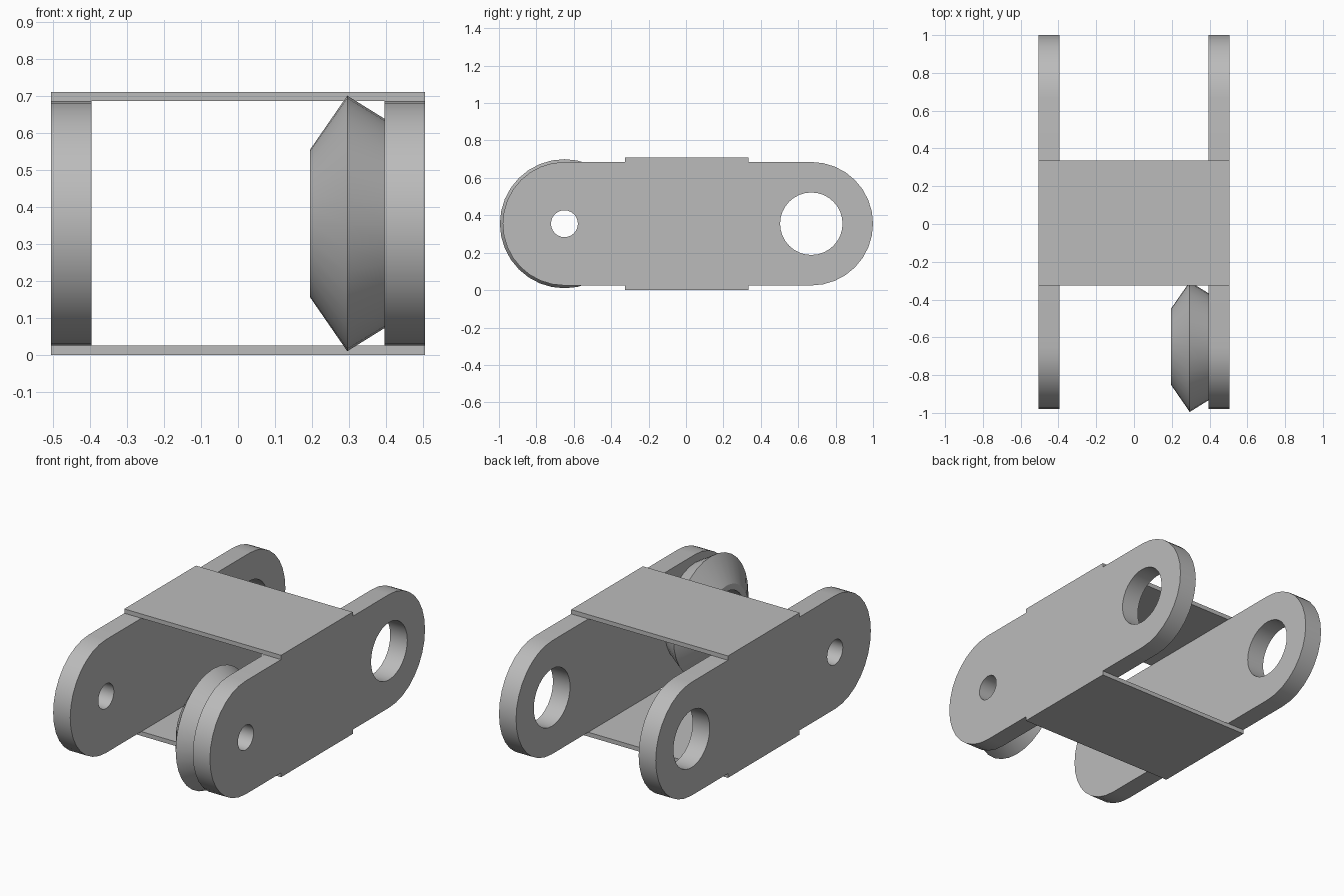
import bpy, bmesh, math
from mathutils import Vector

cube = bpy.data.objects.get("Cube")
if cube:
    bpy.data.objects.remove(cube, do_unlink=True)

MID_Z = 0.355
FRONT_Y, BACK_Y = -0.65, 0.67
END_R = 0.33
HALF_W, PLATE_T = 0.505, 0.11

grey = bpy.data.materials.new("plain grey")
grey.use_nodes = True
color = (0.5, 0.5, 0.5, 1)
grey.diffuse_color = color
grey.node_tree.nodes["Principled BSDF"].inputs["Base Color"].default_value = color


def finish(name, bm):
    bmesh.ops.recalc_face_normals(bm, faces=bm.faces)
    mesh = bpy.data.meshes.new(name)
    bm.to_mesh(mesh)
    bm.free()
    mesh.materials.append(grey)
    obj = bpy.data.objects.new(name, mesh)
    bpy.context.collection.objects.link(obj)
    bpy.ops.object.select_all(action='DESELECT')
    obj.select_set(True)
    bpy.context.view_layer.objects.active = obj
    bpy.ops.object.shade_smooth_by_angle(angle=math.radians(25))
    return obj


def arc(y, r, start, sweep, steps):
    """Points of an arc in the y-z plane around the link's mid height."""
    angles = [math.radians(start + sweep * i / steps) for i in range(steps + 1)]
    return [(y + r * math.cos(a), MID_Z + r * math.sin(a)) for a in angles]


def side_plate(name, x):
    bm = bmesh.new()
    loops = [arc(BACK_Y, END_R, -90, 180, 16) + arc(FRONT_Y, END_R, 90, 180, 16),
             arc(BACK_Y, 0.167, 0, 360, 32)[:-1],
             arc(FRONT_Y, 0.072, 0, 360, 24)[:-1]]
    edges = []
    for loop in loops:
        verts = [bm.verts.new((x, y, z)) for y, z in loop]
        edges += [bm.edges.new((verts[i - 1], verts[i])) for i in range(len(verts))]
    bmesh.ops.triangle_fill(bm, edges=edges, use_beauty=True, normal=(1, 0, 0))
    grown = bmesh.ops.extrude_face_region(bm, geom=bm.faces[:], use_keep_orig=True)
    moved = [g for g in grown["geom"] if isinstance(g, bmesh.types.BMVert)]
    bmesh.ops.translate(bm, verts=moved, vec=(PLATE_T, 0, 0))
    return finish(name, bm)


def cross_band(name, z):
    bm = bmesh.new()
    bmesh.ops.create_cube(bm, size=1)
    bmesh.ops.scale(bm, verts=bm.verts, vec=(2 * HALF_W, 0.66, 0.025))
    bmesh.ops.translate(bm, verts=bm.verts, vec=(0, 0.005, z))
    return finish(name, bm)


def bevelled_roller(name):
    # closed section: inner face, rim, seat on the plate, bore
    section = [(0.195, 0.2), (0.295, 0.345), (0.395, 0.283), (0.395, 0.165), (0.195, 0.165)]
    bm = bmesh.new()
    verts = [bm.verts.new((x, FRONT_Y, MID_Z + r)) for x, r in section]
    edges = [bm.edges.new((verts[i - 1], verts[i])) for i in range(len(verts))]
    bmesh.ops.spin(bm, geom=verts + edges, cent=(0, FRONT_Y, MID_Z), axis=(1, 0, 0),
                   angle=math.tau, steps=32)
    bmesh.ops.remove_doubles(bm, verts=bm.verts, dist=0.0005)
    return finish(name, bm)


side_plate("left_side_plate", HALF_W - PLATE_T)
side_plate("right_side_plate", -HALF_W)
cross_band("top_band", 0.6975)
cross_band("bottom_band", 0.0125)
bevelled_roller("bevelled_roller")
